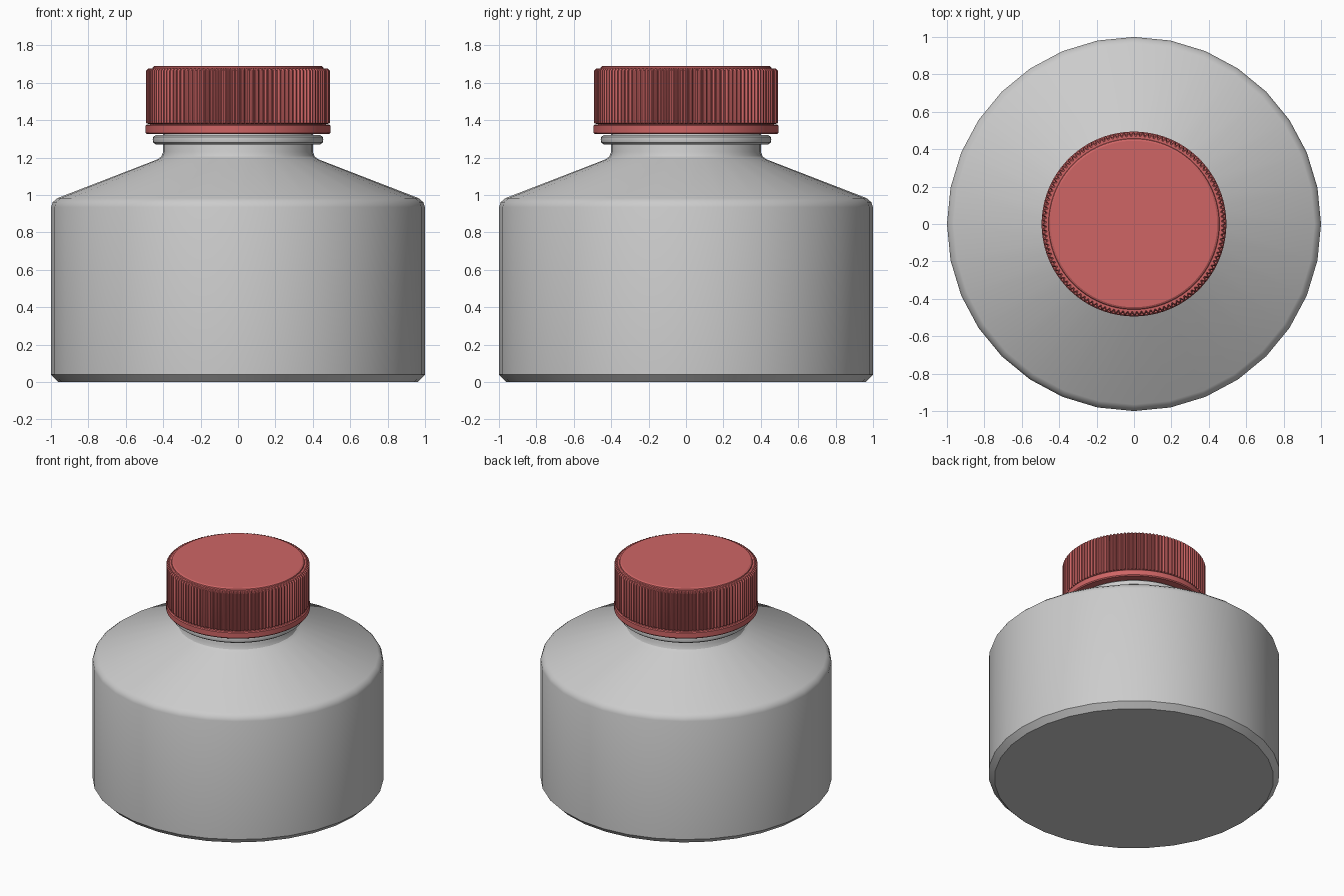
import bpy, bmesh
from math import cos, sin, tau, radians

if "Cube" in bpy.data.objects:
    bpy.data.objects.remove(bpy.data.objects["Cube"])


def lathe(name, profile, sides, mat=None, closed=False, ribs=0):
    """Spin (radius, z) points round z; ribs = depth of alternating grooves."""
    bm = bmesh.new()
    rings = []
    for r, z in profile:
        ring = []
        for i in range(sides):
            rr = r - (ribs if i % 4 >= 2 else 0)
            a = tau * i / sides
            ring.append(bm.verts.new((rr * cos(a), rr * sin(a), z)))
        rings.append(ring)
    pairs = list(zip(rings, rings[1:]))
    if closed:
        pairs.append((rings[-1], rings[0]))
    else:
        bm.faces.new(rings[0][::-1])
        bm.faces.new(rings[-1])
    for lo, hi in pairs:
        for i in range(sides):
            j = (i + 1) % sides
            bm.faces.new((lo[i], lo[j], hi[j], hi[i]))
    bmesh.ops.recalc_face_normals(bm, faces=bm.faces[:])
    me = bpy.data.meshes.new(name)
    bm.to_mesh(me)
    bm.free()
    ob = bpy.data.objects.new(name, me)
    bpy.context.collection.objects.link(ob)
    if mat:
        me.materials.append(mat)
    bpy.ops.object.select_all(action='DESELECT')
    ob.select_set(True)
    bpy.context.view_layer.objects.active = ob
    bpy.ops.object.shade_smooth_by_angle(angle=radians(30))
    return ob


red = bpy.data.materials.new("red_plastic")
red.diffuse_color = (0.62, 0.13, 0.13, 1)
red.use_nodes = True
red.node_tree.nodes["Principled BSDF"].inputs["Base Color"].default_value = red.diffuse_color

# Bottle body: chamfered base, rounded shoulder edge, cone and neck
lathe("bottle_body", [
    (0.96, 0), (1, 0.04), (1, 0.935), (0.99, 0.962), (0.965, 0.983),
    (0.43, 1.19), (0.41, 1.205), (0.40, 1.23), (0.40, 1.60)], 32)

# Rounded collar on the neck
lathe("neck_collar", [
    (0.39, 1.27), (0.44, 1.27), (0.453, 1.28), (0.456, 1.295),
    (0.453, 1.31), (0.44, 1.32), (0.39, 1.32)], 64, closed=True)

# Tamper band under the cap
lathe("cap_band", [
    (0.43, 1.325), (0.488, 1.325), (0.494, 1.332), (0.494, 1.37),
    (0.488, 1.376), (0.43, 1.376)], 96, red, closed=True)

# Cap core with the raised top disc
lathe("cap_core", [
    (0.47, 1.37), (0.47, 1.674), (0.458, 1.674), (0.455, 1.684),
    (0.445, 1.69)], 96, red)

# Ribbed grip
lathe("cap_grip", [
    (0.48, 1.38), (0.492, 1.384), (0.492, 1.664), (0.48, 1.676)],
    480, red, ribs=0.012)
